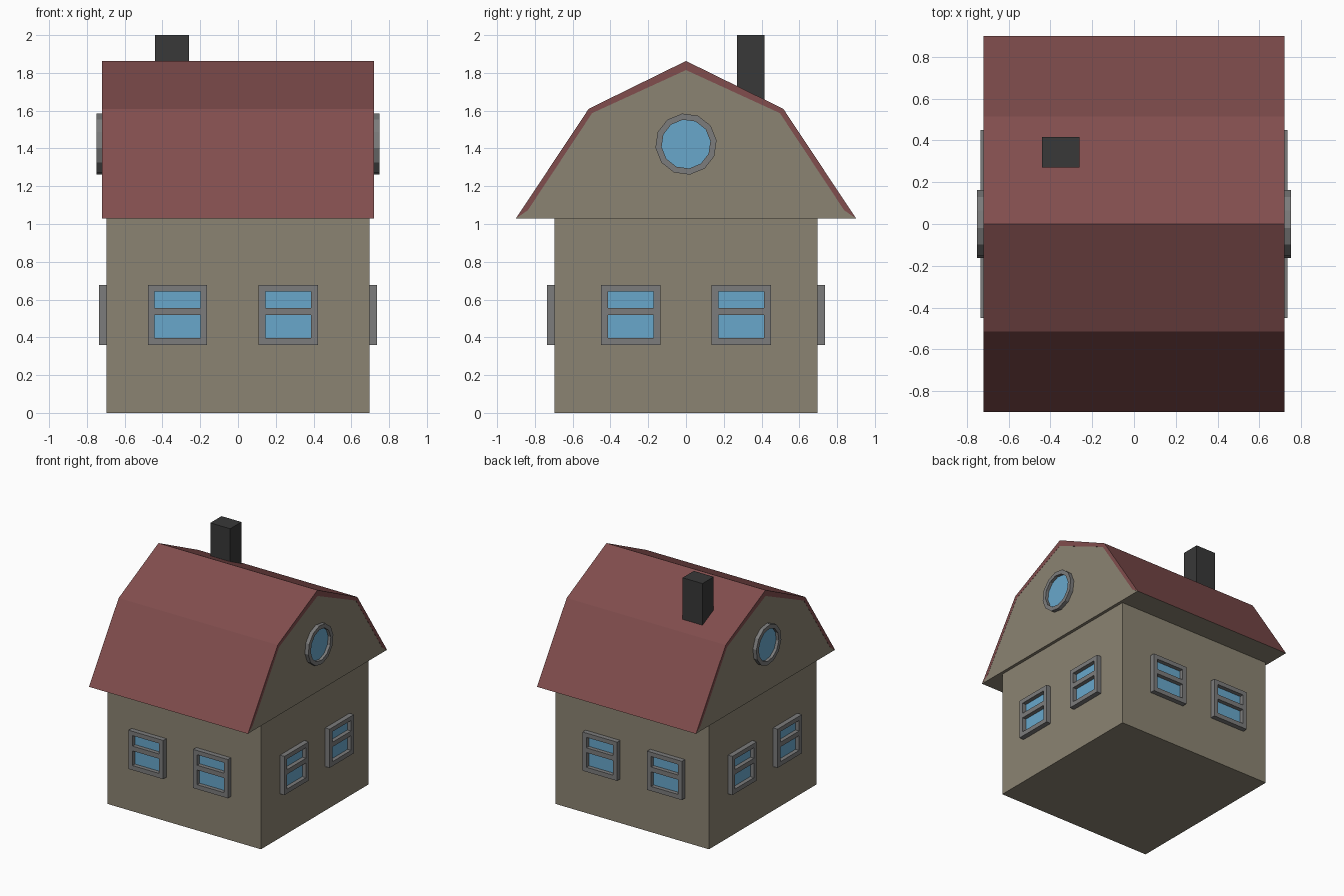
import bpy, bmesh
from math import cos, sin, pi, radians
from mathutils import Matrix, Vector

if "Cube" in bpy.data.objects:
    bpy.data.objects.remove(bpy.data.objects["Cube"])


def material(name, rgb):
    m = bpy.data.materials.new(name)
    m.diffuse_color = (*rgb, 1)
    m.use_nodes = True
    m.node_tree.nodes["Principled BSDF"].inputs["Base Color"].default_value = m.diffuse_color
    return m


WALL = material("wall_plaster", (0.26, 0.23, 0.17))
ROOF = material("roof_red", (0.22, 0.075, 0.075))
GLASS = material("glass_blue", (0.14, 0.39, 0.60))
FRAME = material("frame_grey", (0.2, 0.2, 0.2))
DARK = material("chimney_dark", (0.04, 0.04, 0.04))


def finish(name, bm, mat, matrix=Matrix()):
    bmesh.ops.recalc_face_normals(bm, faces=bm.faces)
    me = bpy.data.meshes.new(name)
    bm.to_mesh(me)
    bm.free()
    me.materials.append(mat)
    ob = bpy.data.objects.new(name, me)
    ob.matrix_world = matrix
    bpy.context.collection.objects.link(ob)
    return ob


def box(name, x, y, z, mat, matrix=Matrix()):
    bm = bmesh.new()
    bmesh.ops.create_cube(bm, size=1)
    for v in bm.verts:
        v.co = [(a + b) / 2 + c * (b - a) for (a, b), c in zip((x, y, z), v.co)]
    return finish(name, bm, mat, matrix)


def prism(name, profile, half, mat):
    # (y, z) outline extruded along x from -half to half
    bm = bmesh.new()
    ends = [[bm.verts.new((x, y, z)) for y, z in profile] for x in (-half, half)]
    n = len(profile)
    for e in ends:
        bm.faces.new(e)
    for i in range(n):
        j = (i + 1) % n
        bm.faces.new((ends[0][i], ends[0][j], ends[1][j], ends[1][i]))
    return finish(name, bm, mat)


def window(name, u, matrix):
    # frame with two openings, local wall facing -y; u is the window centre
    us = [u + d for d in (-0.157, -0.121, 0.121, 0.157)]
    zs = [0.36, 0.397, 0.517, 0.556, 0.642, 0.677]
    bm = bmesh.new()
    g = [[bm.verts.new((a, -0.695, z)) for z in zs] for a in us]
    for i in range(3):
        for j in range(5):
            if (i, j) not in ((1, 1), (1, 3)):
                bm.faces.new((g[i][j], g[i + 1][j], g[i + 1][j + 1], g[i][j + 1]))
    ext = bmesh.ops.extrude_face_region(bm, geom=bm.faces[:])["geom"]
    for v in ext:
        if isinstance(v, bmesh.types.BMVert):
            v.co.y = -0.735
    finish(name + "_frame", bm, FRAME, matrix)
    # glass panes just proud of the wall
    for k, (a, b) in enumerate(((zs[1], zs[2]), (zs[3], zs[4]))):
        bm = bmesh.new()
        bm.faces.new([bm.verts.new(c) for c in ((us[1], -0.702, a), (us[2], -0.702, a),
                                                (us[2], -0.702, b), (us[1], -0.702, b))])
        finish(f"{name}_glass_{k + 1}", bm, GLASS, matrix)


def round_window(name, side, sides=12):
    # polygonal ring with a glass disc on a gable
    def loop(bm, r, x):
        return [bm.verts.new((side * x, r * cos(2 * pi * i / sides + radians(7)),
                              1.423 + r * sin(2 * pi * i / sides + radians(7))))
                for i in range(sides)]
    bm = bmesh.new()
    loops = [loop(bm, r, x) for r, x in ((0.163, 0.715), (0.163, 0.75),
                                         (0.13, 0.75), (0.13, 0.715))]
    for a, b in zip(loops, loops[1:] + loops[:1]):
        for i in range(sides):
            j = (i + 1) % sides
            bm.faces.new((a[i], a[j], b[j], b[i]))
    finish(name + "_frame", bm, FRAME)
    bm = bmesh.new()
    disc = loop(bm, 0.13, 0.726)
    bm.faces.new(disc if side > 0 else disc[::-1])
    glass = finish(name + "_glass", bm, GLASS)


# Main body
box("house_walls", (-0.695, 0.695), (-0.695, 0.695), (0, 1.03), WALL)

# Gambrel loft and the roof shell over it
outer = [(-0.9, 1.03), (-0.515, 1.61), (0, 1.863), (0.515, 1.61), (0.9, 1.03)]
inner = [(-0.9, 1.03), (-0.838, 1.072), (-0.497, 1.587), (0, 1.815),
         (0.497, 1.587), (0.838, 1.072), (0.9, 1.03)]
prism("loft_gables", inner, 0.719, WALL)
prism("roof", outer + inner[-2:0:-1], 0.72, ROOF)

# Chimney
box("chimney", (-0.44, -0.26), (0.27, 0.415), (1.62, 2.0), DARK)

# Two windows per wall
for wall, angle, centres in (("front", 0, (-0.32, 0.266)), ("back", 180, (0.32, -0.266)),
                             ("right", 90, (-0.292, 0.292)), ("left", 270, (-0.292, 0.292))):
    for k, u in enumerate(centres):
        window(f"{wall}_window_{k + 1}", u, Matrix.Rotation(radians(angle), 4, 'Z'))

# Round gable windows
round_window("right_round_window", 1)
round_window("left_round_window", -1)
